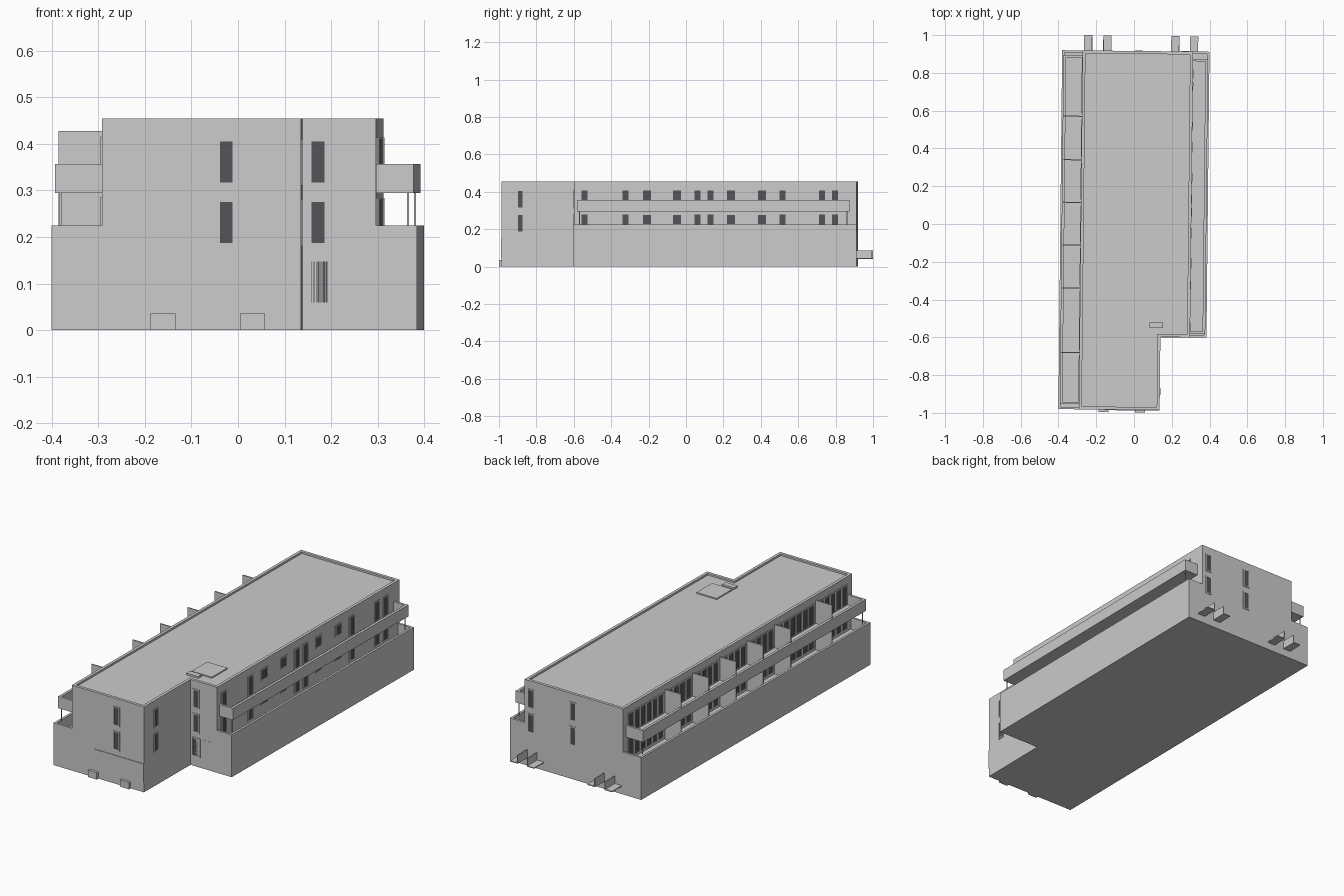
import bpy, bmesh, math
from mathutils import Matrix

if "Cube" in bpy.data.objects:
    bpy.data.objects.remove(bpy.data.objects["Cube"])

SKEW = Matrix.Rotation(math.radians(-0.6), 4, 'Z')   # block sits slightly turned
XB, XU, XF = 0.39, 0.303, 0.146      # base side, upper right wall, front wing wall
XL = -0.282                          # upper left wall
YF, YS, YB = -0.984, -0.597, 0.916   # front, step, back
FLOOR, RAIL, TOP = 0.165, 0.225, 0.455

glass_mat = bpy.data.materials.new("dark_glass")
glass_mat.diffuse_color = (0.09, 0.09, 0.1, 1)
glass_mat.use_nodes = True
glass_mat.node_tree.nodes["Principled BSDF"].inputs["Base Color"].default_value = glass_mat.diffuse_color


def finish(name, bm, mat=None):
    bmesh.ops.recalc_face_normals(bm, faces=bm.faces)
    bm.transform(SKEW)
    me = bpy.data.meshes.new(name)
    bm.to_mesh(me)
    bm.free()
    ob = bpy.data.objects.new(name, me)
    bpy.context.collection.objects.link(ob)
    if mat:
        me.materials.append(mat)
    return ob


def boxes(name, items, mat=None):
    """One object from boxes given as (x0, x1, y0, y1, z0, z1)."""
    bm = bmesh.new()
    for x0, x1, y0, y1, z0, z1 in items:
        m = Matrix.Translation(((x0 + x1) / 2, (y0 + y1) / 2, (z0 + z1) / 2))
        m = m @ Matrix.Diagonal((abs(x1 - x0), abs(y1 - y0), abs(z1 - z0), 1))
        bmesh.ops.create_cube(bm, size=1, matrix=m)
    return finish(name, bm, mat)


def prism(name, pts, z0, z1, rim=0, drop=0):
    """Extruded outline; rim and drop sink the top behind a parapet."""
    bm = bmesh.new()
    base = bm.faces.new([bm.verts.new((x, y, z0)) for x, y in pts])
    ext = bmesh.ops.extrude_face_region(bm, geom=[base], use_keep_orig=True)["geom"]
    bmesh.ops.translate(bm, verts=[v for v in ext if isinstance(v, bmesh.types.BMVert)],
                        vec=(0, 0, z1 - z0))
    bmesh.ops.recalc_face_normals(bm, faces=bm.faces)
    if rim:
        top = max(bm.faces, key=lambda f: f.calc_center_median().z)
        bmesh.ops.inset_region(bm, faces=[top], thickness=rim)
        ext = bmesh.ops.extrude_face_region(bm, geom=[top])["geom"]
        bmesh.ops.translate(bm, verts=[v for v in ext if isinstance(v, bmesh.types.BMVert)],
                            vec=(0, 0, -drop))
        if top.is_valid:
            bmesh.ops.delete(bm, geom=[top], context='FACES_ONLY')
    return finish(name, bm)


# Ground floor and set-back upper storeys with roof parapet
prism("ground_floor", [(-XB, YF), (XF, YF), (XF, YS), (XB, YS), (XB, YB), (-XB, YB)], 0, FLOOR)
prism("upper_storeys", [(XL, YF), (XF, YF), (XF, YS), (XU, YS), (XU, YB), (XL, YB)],
      FLOOR, TOP, 0.022, 0.01)

# Terrace parapets on both long sides
T = 0.012
for name, xo, xi, y0 in (("left", -XB, XL, YF), ("right", XB, XU, YS)):
    s = math.copysign(1, xo)
    inner = xo - s * T
    boxes(name + "_terrace_parapet", [
        (inner, xo, y0, YB, FLOOR, RAIL),
        (xi, inner, y0, y0 + T, FLOOR, RAIL),
        (xi, inner, YB - T, YB, FLOOR, RAIL)])

# Cantilevered balconies with solid balustrades and slim end posts
for name, xo, xi, y0, y1 in (("left", -0.383, XL, -0.957, 0.89),
                             ("right", 0.383, XU, -0.578, 0.877)):
    s = math.copysign(1, xo)
    inner = xo - s * 0.014
    boxes(name + "_balcony", [
        (xi, inner, y0, y1, 0.295, 0.305),
        (inner, xo, y0, y1, 0.295, 0.357),
        (xi, inner, y0, y0 + T, 0.305, 0.357),
        (xi, inner, y1 - T, y1, 0.305, 0.357)])
    boxes(name + "_balcony_posts", [
        (inner, inner + s * 0.004, y, y + 0.004, RAIL, 0.295) for y in (y0 + 0.01, y1 - 0.014)])

# Divider screens between the left-hand balconies
div = [-0.684, -0.343, -0.115, 0.111, 0.337, 0.567]
boxes("balcony_dividers", [(-0.378, XL, y - 0.003, y + 0.003, a, b)
                           for y in div for a, b in ((0.305, 0.428), (FLOOR, 0.295))])

# Windows: glass just proud of the wall, frame bars around it
glass, frames = [], []


def window(axis, wall, s, c, w, z0, z1, f=0.006):
    def put(dst, a, b, lo, hi, d):
        p, q = sorted((wall, wall + s * d))
        dst.append((p, q, a, b, lo, hi) if axis == 'x' else (a, b, p, q, lo, hi))
    a, b = c - w / 2, c + w / 2
    put(glass, a, b, z0, z1, 0.001)
    put(frames, a - f, a, z0 - f, z1 + f, 0.003)
    put(frames, b, b + f, z0 - f, z1 + f, 0.003)
    put(frames, a, b, z0 - f, z0, 0.003)
    put(frames, a, b, z1, z1 + f, 0.003)


# End walls, step wall and wing side
for z0, z1 in ((0.317, 0.405), (0.187, 0.275)):
    window('y', YF, -1, -0.015, 0.027, z0, z1)
    window('y', YS, -1, 0.178, 0.027, z0, z1)
    window('x', XF, 1, -0.885, 0.025, z0, z1)
    window('y', YB, 1, 0.015, 0.027, z0, z1)
    window('y', YB, 1, 0.262, 0.027, z0, z1)
window('y', YS, -1, 0.18, 0.038, 0.06, 0.147)

# Right side: tall doors and small windows
for dz in (0, -0.13):
    for y in (-0.54, -0.32, 0.065, 0.135, 0.52, 0.73, 0.80):
        window('x', XU, 1, y, 0.033, 0.312 + dz, 0.408 + dz)
    for y in (-0.205, -0.045, 0.245, 0.41):
        window('x', XU, 1, y, 0.043, 0.357 + dz, 0.406 + dz)

# Left side: a band of glazing in every balcony bay
bays = [-0.957] + div + [0.89]
for a, b in zip(bays, bays[1:]):
    n = round((b - a) / 0.055)
    step = (b - a - 0.03) / n
    for i in range(n):
        for dz in (0, -0.13):
            window('x', XL, -1, a + 0.015 + step * (i + 0.5), step - 0.012, 0.312 + dz, 0.41 + dz)

boxes("window_glass", glass, glass_mat)
boxes("window_frames", frames)

# Roof hatch, skylight plate
boxes("roof_hatch", [(0.088, 0.158, -0.55, -0.52, 0.445, TOP)])
boxes("roof_skylight", [(0.09, 0.21, -0.51, -0.38, 0.445, 0.451)])

# Front entrance panels and steps
boxes("front_panel", [(-0.145, XF, YF - 0.003, YF, 0.05, 0.152)])
boxes("entrance_panel", [(XF, 0.268, YS - 0.001, YS, 0.055, 0.152)])
boxes("front_blocks", [(x, x + 0.053, YF - 0.014, YF, 0, 0.036) for x in (-0.177, 0.015)])

# Rear canopies: flat plate with an upright fin on the inner side
plates = []
for x, fin in ((-0.274, 1), (-0.173, 0), (0.187, 1), (0.286, 0)):
    plates.append((x, x + 0.044, YB, 0.997, 0.04, 0.045))
    fx = x + 0.04 if fin else x
    plates.append((fx, fx + 0.004, YB, 0.997, 0.045, 0.085))
boxes("rear_canopies", plates)
